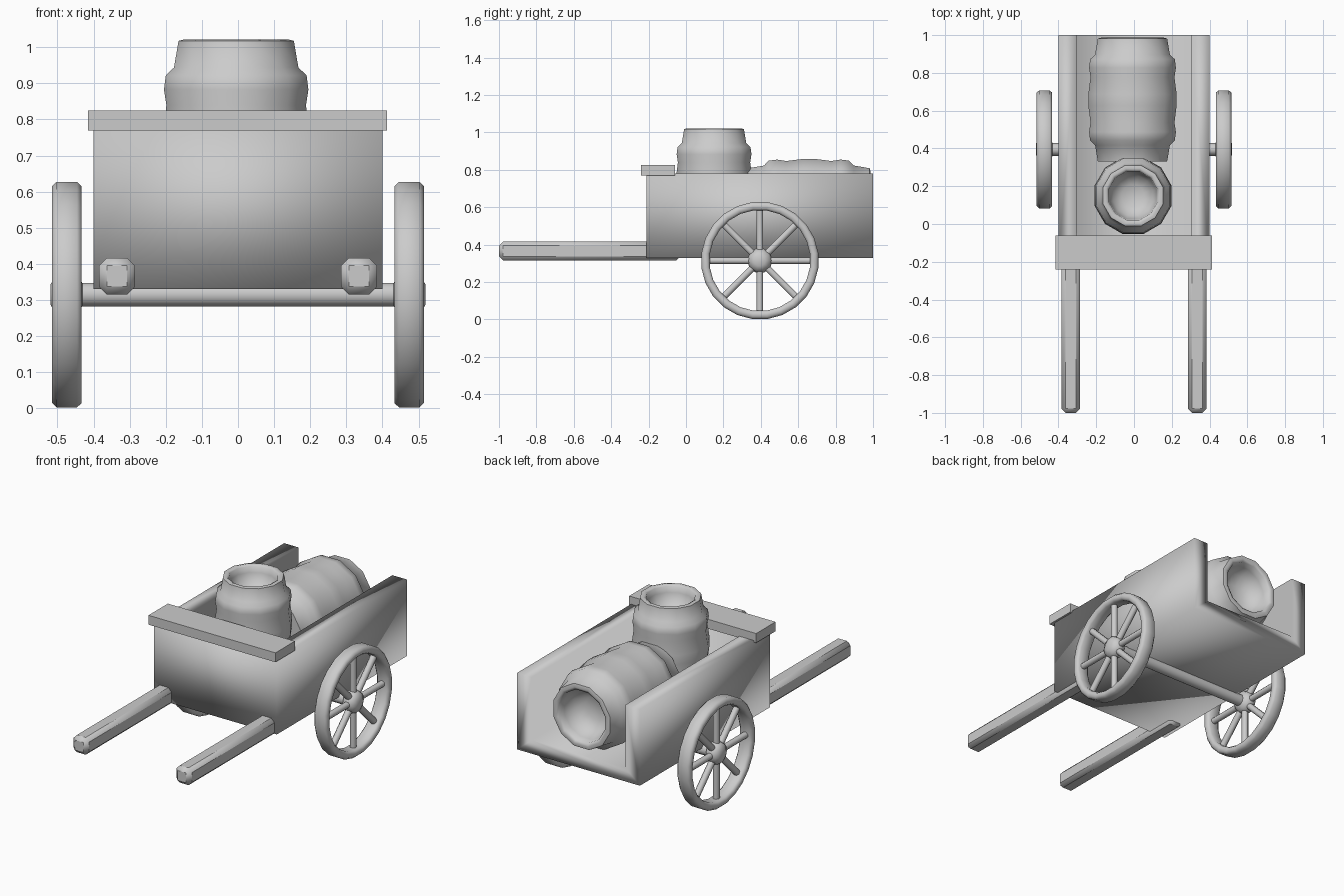
import bpy, bmesh, math
from mathutils import Matrix, Vector

old = bpy.data.objects.get("Cube")
if old:
    bpy.data.objects.remove(old, do_unlink=True)

grey = bpy.data.materials.new("plain_grey")
grey.use_nodes = True
grey.diffuse_color = (0.6, 0.6, 0.6, 1)
grey.node_tree.nodes["Principled BSDF"].inputs["Base Color"].default_value = (0.6, 0.6, 0.6, 1)


def finish(name, bm, angle=40):
    """Turn a bmesh into a shaded object."""
    bmesh.ops.recalc_face_normals(bm, faces=bm.faces)
    mesh = bpy.data.meshes.new(name)
    bm.to_mesh(mesh)
    bm.free()
    mesh.materials.append(grey)
    ob = bpy.data.objects.new(name, mesh)
    bpy.context.collection.objects.link(ob)
    bpy.ops.object.select_all(action='DESELECT')
    ob.select_set(True)
    bpy.context.view_layer.objects.active = ob
    if angle >= 180:
        bpy.ops.object.shade_smooth()
    else:
        bpy.ops.object.shade_smooth_by_angle(angle=math.radians(angle))
    return ob


def box(name, lo, hi, bevel=0, angle=40):
    lo, hi = Vector(lo), Vector(hi)
    bm = bmesh.new()
    bmesh.ops.create_cube(bm, size=1, matrix=Matrix.Translation((lo + hi) / 2)
                          @ Matrix.Diagonal((*(hi - lo), 1)))
    if bevel:
        bmesh.ops.bevel(bm, geom=bm.edges[:], offset=bevel, segments=1, affect='EDGES')
    return finish(name, bm, angle)


def revolve(name, profile, sides, matrix, closed=False, angle=60):
    """Spin (radius, height) points round z, then place with matrix."""
    bm = bmesh.new()
    rings = [[bm.verts.new((r * math.cos(a), r * math.sin(a), h))
              for a in (math.tau * (i + 0.5) / sides for i in range(sides))]
             for r, h in profile]
    pairs = list(zip(rings, rings[1:]))
    if closed:
        pairs.append((rings[-1], rings[0]))
    else:
        bm.faces.new(rings[0])
        bm.faces.new(rings[-1])
    for a, b in pairs:
        for i in range(sides):
            j = (i + 1) % sides
            bm.faces.new((a[i], a[j], b[j], b[i]))
    bm.transform(matrix)
    return finish(name, bm, angle)


# Open-backed bed: a box hollowed from the top and back
bed = box("cart_bed", (-0.4, -0.21, 0.33), (0.4, 1.0, 0.78), angle=180)
cutter = box("bed_cutter", (-0.305, -0.12, 0.41), (0.305, 1.2, 1.0), angle=180)
cutter.hide_render = True
hollow = bed.modifiers.new("hollow", 'BOOLEAN')
hollow.operation = 'DIFFERENCE'
hollow.solver = 'EXACT'
hollow.object = cutter
bpy.context.view_layer.objects.active = bed
bpy.ops.object.modifier_apply(modifier="hollow")
bpy.data.objects.remove(cutter, do_unlink=True)

# Plank across the front
box("front_plank", (-0.415, -0.24, 0.77), (0.412, -0.06, 0.825))

# Barrels: hooped outside, bowl-shaped hollow in the open end
half = [(0.19, 0.325), (0.205, 0.24), (0.232, 0.215), (0.238, 0.17), (0.23, 0.12), (0.242, 0.03)]
hole = [(0.07, 0.19), (0.125, 0.225), (0.148, 0.28), (0.153, 0.32), (0.17, 0.33)]
barrel = hole + half + [(r, -h) for r, h in reversed(half)]
revolve("lying_barrel", barrel, 12,
        Matrix.Translation((-0.008, 0.657, 0.625)) @ Matrix.Rotation(-math.pi / 2, 4, 'X'))
revolve("standing_barrel", barrel, 12,
        Matrix.Translation((-0.005, 0.15, 0.735)) @ Matrix.Scale(0.87, 4))

# Axle
across = Matrix.Rotation(math.pi / 2, 4, 'Y')
axle_pos = Vector((0, 0.395, 0.315))
revolve("axle", [(0.034, -0.45), (0.034, 0.45)], 10, Matrix.Translation(axle_pos) @ across)

for side, label in ((1, "left"), (-1, "right")):
    # Shafts
    box(label + "_shaft", (side * 0.335 - 0.05, -1.0, 0.315),
        (side * 0.335 + 0.05, -0.03, 0.417), bevel=0.022)
    # Wheel rim, hub and spokes
    place = Matrix.Translation(axle_pos + Vector((side * 0.474, 0, 0))) @ across
    revolve(label + "_wheel_rim",
            [(0.303, -0.041), (0.315, -0.028), (0.315, 0.028), (0.303, 0.041),
             (0.281, 0.041), (0.27, 0.028), (0.27, -0.028), (0.281, -0.041)],
            24, place, closed=True)
    revolve(label + "_hub",
            [(0.03, -0.045), (0.057, -0.03), (0.068, 0), (0.057, 0.03), (0.03, 0.045)],
            10, place)
    for i in range(8):
        revolve(f"{label}_spoke_{i + 1}", [(0.019, 0.04), (0.019, 0.28)], 8,
                place @ Matrix.Rotation(i * math.pi / 4, 4, 'Z') @ across)
